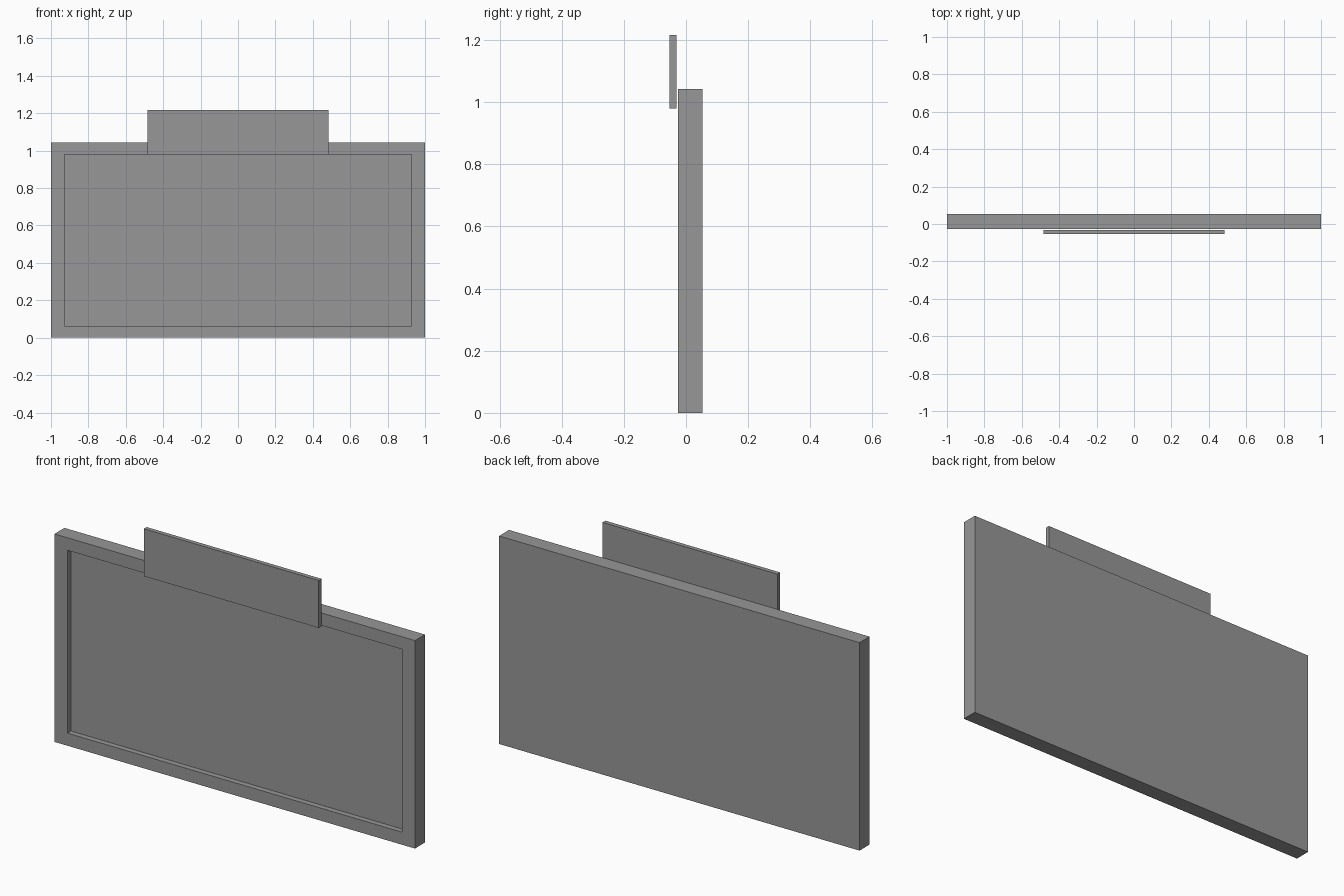
import bpy, bmesh
from mathutils import Vector

if "Cube" in bpy.data.objects:
    bpy.data.objects.remove(bpy.data.objects["Cube"])

# Dark grey shared by every part
grey = bpy.data.materials.new("dark_grey")
grey.diffuse_color = (0.31, 0.31, 0.31, 1)
grey.use_nodes = True
grey.node_tree.nodes["Principled BSDF"].inputs["Base Color"].default_value = grey.diffuse_color


def box(name, x, y, z):
    """Box from (min, max) ranges on each axis."""
    bm = bmesh.new()
    bmesh.ops.create_cube(bm, size=1)
    lo, hi = (Vector(p) for p in zip(x, y, z))
    for v in bm.verts:
        v.co = Vector(lo[i] + (v.co[i] + 0.5) * (hi[i] - lo[i]) for i in range(3))
    mesh = bpy.data.meshes.new(name)
    bm.to_mesh(mesh)
    bm.free()
    mesh.materials.append(grey)
    obj = bpy.data.objects.new(name, mesh)
    bpy.context.collection.objects.link(obj)
    return obj


FRONT, DEPTH = -0.026, 0.028
TOP = 1.043

# Main board with a recessed panel on the front
board = box("board", (-1, 1), (FRONT, 0.053), (0, TOP))
bm = bmesh.new()
bm.from_mesh(board.data)
bm.normal_update()
front = min(bm.faces, key=lambda f: f.calc_center_median().y)
bmesh.ops.inset_region(bm, faces=[front], thickness=0.06)
# Set the rim widths, then add the recess walls
for v in front.verts:
    v.co.x = 0.928 if v.co.x > 0 else -0.928
    v.co.z = 0.98 if v.co.z > TOP / 2 else 0.063
panel = bmesh.ops.extrude_discrete_faces(bm, faces=[front])["faces"][0]
bmesh.ops.translate(bm, verts=panel.verts, vec=(0, DEPTH, 0))
bm.to_mesh(board.data)
bm.free()

# Header plate in front of the top edge
box("header_plate", (-0.485, 0.485), (-0.053, -0.031), (0.979, 1.217))
